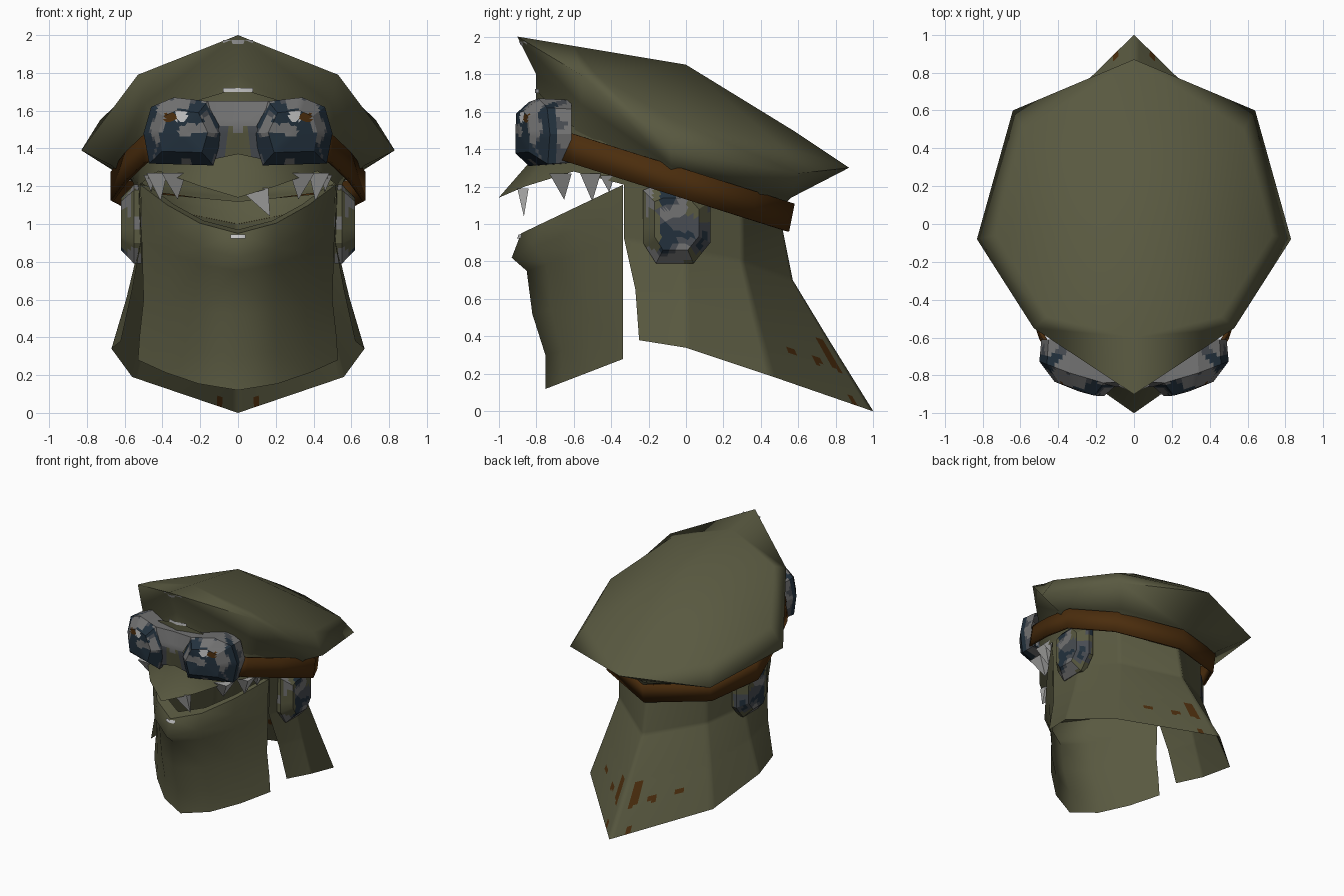
import bpy, bmesh, math
from mathutils import Vector, noise


def mat(name, r, g, b):
    m = bpy.data.materials.new(name)
    m.diffuse_color = (r, g, b, 1)
    return m


OLIVE = mat("olive cloth", 0.1, 0.1, 0.052)
BROWN = mat("brown leather", 0.07, 0.026, 0.004)
GREY = mat("worn grey metal", 0.17, 0.17, 0.17)
BLUE = mat("dark blue glass", 0.016, 0.03, 0.046)
SLATE = mat("slate paint", 0.065, 0.073, 0.085)
LIGHT = mat("pale highlight", 0.55, 0.55, 0.55)
BONE = mat("tooth grey", 0.4, 0.4, 0.39)


def loft(name, rows, mats, closed=False, mirror=True, cuts=0, rule=None, angle=40, solid=0):
    """Skin rows of points; mirrored over x when asked."""
    bm = bmesh.new()
    vs = [[bm.verts.new(p) for p in row] for row in rows]
    n = len(rows[0])
    for a, b in zip(vs, vs[1:]):
        for i in range(n if closed else n - 1):
            j = (i + 1) % n
            bm.faces.new((a[i], b[i], b[j], a[j]))
    bmesh.ops.remove_doubles(bm, verts=bm.verts[:], dist=0.0005)
    if closed:
        bmesh.ops.recalc_face_normals(bm, faces=bm.faces[:])
    if cuts:
        bmesh.ops.subdivide_edges(bm, edges=bm.edges[:], cuts=cuts, use_grid_fill=True)
    bm.normal_update()
    if rule:
        for f in bm.faces:
            f.material_index = rule(f.calc_center_median(), f.normal)
    me = bpy.data.meshes.new(name)
    bm.to_mesh(me)
    bm.free()
    for m in mats:
        me.materials.append(m)
    ob = bpy.data.objects.new(name, me)
    bpy.context.collection.objects.link(ob)
    bpy.ops.object.select_all(action='DESELECT')
    ob.select_set(True)
    bpy.context.view_layer.objects.active = ob
    bpy.ops.object.shade_smooth_by_angle(angle=math.radians(angle))
    if mirror:
        md = ob.modifiers.new("mirror", 'MIRROR')
        md.merge_threshold = 0.001
    if solid:
        md = ob.modifiers.new("thickness", 'SOLIDIFY')
        md.thickness = solid
    return ob


# Cap: crown centre, shoulder, rim, underside, band
loft("cap", [
    [(0, 0, 1.85)] * 5,
    [(0, -0.6, 1.95), (0.46, -0.49, 1.81), (0.73, -0.06, 1.55), (0.58, 0.5, 1.42), (0, 0.57, 1.5)],
    [(0, -0.9, 2.0), (0.53, -0.55, 1.79), (0.83, -0.08, 1.39), (0.64, 0.6, 1.27), (0, 0.87, 1.3)],
    [(0, -0.8, 1.8), (0.49, -0.56, 1.64), (0.67, -0.08, 1.31), (0.48, 0.42, 1.18), (0, 0.56, 1.14)],
    [(0, -0.8, 1.7), (0.43, -0.59, 1.5), (0.6, -0.08, 1.25), (0.43, 0.36, 1.14), (0, 0.53, 1.11)],
], [OLIVE], angle=100)

# Head shell with beaked upper lip
loft("head_shell", [
    [(0, -0.8, 1.72), (0.2, -0.75, 1.66), (0.42, -0.6, 1.52), (0.53, -0.33, 1.38),
     (0.58, 0, 1.27), (0.43, 0.34, 1.16), (0, 0.53, 1.12)],
    [(0, -0.8, 1.37), (0.2, -0.74, 1.37), (0.42, -0.6, 1.37), (0.52, -0.33, 1.3),
     (0.56, 0, 1.23), (0.41, 0.31, 1.12), (0, 0.52, 1.06)],
    [(0, -1.0, 1.14), (0.2, -0.86, 1.2), (0.42, -0.6, 1.28), (0.52, -0.33, 1.21),
     (0.54, 0, 1.18), (0.4, 0.3, 1.08), (0, 0.51, 1.0)],
], [OLIVE], angle=50)


# Neck cape flaring to a rear point, with a few brown scratches at the back
def scratch_rule(c, n):
    if c.y < 0.4:
        return 0
    if 0.06 < c.x < 0.09 and 0.2 < c.z < 0.4:
        return 1
    if 0.07 < c.x < 0.11 and c.z < 0.085:
        return 1
    return int(any(math.hypot(c.x - x, c.z - z) < 0.022 for x, z in ((0.18, 0.27), (0.33, 0.32))))


loft("neck_cape", [
    [(0.52, -0.33, 1.21), (0.54, 0, 1.18), (0.4, 0.3, 1.08), (0, 0.51, 1.0)],
    [(0.51, -0.33, 0.92), (0.53, 0, 0.86), (0.4, 0.3, 0.8), (0, 0.57, 0.7)],
    [(0.56, -0.27, 0.65), (0.59, 0, 0.61), (0.48, 0.37, 0.5), (0, 0.77, 0.37)],
    [(0.62, -0.25, 0.38), (0.67, 0, 0.34), (0.56, 0.45, 0.19), (0, 1.0, 0)],
], [OLIVE, BROWN], cuts=19, rule=scratch_rule, angle=60)

# Lower jaw mask: centre profile (y, z), side height, half width
jaw = [(-0.78, 0.97, 1.2, 0.47), (-0.88, 0.95, 1.21, 0.52), (-0.93, 0.82, 1.08, 0.51),
       (-0.85, 0.75, 0.92, 0.51), (-0.82, 0.52, 0.6, 0.5), (-0.75, 0.3, 0.42, 0.52),
       (-0.75, 0.12, 0.28, 0.53)]
cols = [(0, 0), (0.39, 0.21), (0.72, 0.58), (1, 1)]
loft("lower_jaw", [[(w * u, y + (-0.335 - y) * f, z + (zs - z) * f) for u, f in cols]
                   for y, z, zs, w in jaw], [OLIVE], angle=60)

# Strap, sloping down to the back
path = [(0.45, -0.66), (0.5, -0.58), (0.6, -0.28), (0.675, 0.05), (0.48, 0.38), (0, 0.58)]
loft("goggle_strap", [[(x, y - 0.03 * k, z - 0.315 * (y + 0.6)) for x, y in path]
                      for k, z in ((0, 1.48), (1, 1.33))], [BROWN], angle=50, solid=0.02)


# Goggles: seven-sided cups with patchy grey and blue paint
def goggle_rule(c, n):
    k = noise.noise(c * 9)
    if n.y < -0.5 and abs(c.x - 0.3) < 0.03 and abs(c.z - 1.57) < 0.025:
        return 2
    if n.y < -0.5 and abs(c.x - 0.36) < 0.03 and abs(c.z - 1.565) < 0.02:
        return 3
    if n.y < -0.3 and math.hypot(c.x - 0.29, c.z - 1.48) < 0.13:
        return 0 if k > 0.42 else 1
    if c.y > -0.69:
        return 0 if k > -0.2 else 4
    k += 0.2 * n.z
    return 0 if k > 0.1 else (4 if k > 0.0 else 1)


ring = [(0.08, 1.48), (0.16, 1.65), (0.34, 1.67), (0.46, 1.62), (0.5, 1.48), (0.47, 1.32), (0.13, 1.31)]


def goggle_ring(s, y, slope):
    return [(0.29 + (x - 0.29) * s, y + slope * max(0, 0.29 + (x - 0.29) * s - 0.2), 1.49 + (z - 1.49) * s)
            for x, z in ring]


loft("goggles", [goggle_ring(0.95, -0.61, 0), goggle_ring(1, -0.84, 0.38), goggle_ring(0.62, -0.91, 0.35),
                 [(0.29, -0.885, 1.48)] * 7],
     [GREY, BLUE, LIGHT, BROWN, SLATE], closed=True, cuts=5, rule=goggle_rule, angle=25)

# Bridge between the cups
loft("goggle_bridge", [[(0, -0.83, 1.65), (0.17, -0.84, 1.65)], [(0, -0.86, 1.52), (0.1, -0.86, 1.52)],
                       [(0, -0.83, 1.37), (0.14, -0.83, 1.34)], [(0, -0.72, 1.37), (0.14, -0.7, 1.34)]],
     [GREY, SLATE, OLIVE], cuts=3, rule=lambda c, n: 0 if c.z > 1.5 else (2 if c.x < 0.06 else 1))
loft("goggle_bridge_top", [[(0, -0.72, 1.65), (0.17, -0.72, 1.65)], [(0, -0.83, 1.65), (0.17, -0.84, 1.65)]], [GREY])


# Ear pads: chamfered eight-sided plates
def ear_rule(c, n):
    k = noise.noise(c * 9 + Vector((3, 1, 2)))
    if abs(c.y + 0.07) < 0.08 and k > -0.15:
        return 0 if k > 0.05 else 3
    if c.y < -0.14:
        return 2 if k < 0.15 else 0
    return 1 if k < -0.22 else (2 if k > 0.2 else 3)


pad = [(-0.23, 1.18), (-0.23, 0.9), (-0.16, 0.79), (0.04, 0.79), (0.13, 0.9), (0.13, 1.12), (0.05, 1.21), (-0.16, 1.21)]


def pad_ring(s, x):
    return [(x, -0.05 + (y + 0.05) * s, 1.0 + (z - 1.0) * s) for y, z in pad]


loft("ear_pads", [pad_ring(1, 0.51), pad_ring(1, 0.55), pad_ring(0.66, 0.62), [(0.62, -0.05, 1.0)] * 8],
     [GREY, BLUE, OLIVE, SLATE], closed=True, cuts=3, rule=ear_rule, angle=25)


# Teeth: four-sided spikes under the lip
def tooth(name, base, tip, wx, wy, mirror=True):
    x, y, z = base
    foot = [(x - wx, y - wy, z), (x + wx, y - wy, z), (x + wx, y + wy, z), (x - wx, y + wy, z)]
    loft(name, [[base] * 4, foot, [tip] * 4], [BONE], closed=True, mirror=mirror, angle=20)


tooth("fang_front", (0.08, -0.87, 1.19), (0.17, -0.865, 1.04), 0.08, 0.03, False)
tooth("side_tooth_a", (0.34, -0.67, 1.27), (0.32, -0.65, 1.13), 0.065, 0.06)
tooth("side_tooth_b", (0.43, -0.51, 1.27), (0.41, -0.5, 1.12), 0.055, 0.055)
tooth("side_tooth_c", (0.47, -0.42, 1.26), (0.46, -0.41, 1.17), 0.03, 0.04)

# Worn pale marks: cap brow, cap peak and lower lip
for name, z, w, y, dy in (("brow_mark", 1.71, 0.08, -0.805, 0), ("peak_mark", 1.965, 0.08, -0.892, 0.012),
                          ("lip_mark", 0.935, 0.04, -0.893, -0.008)):
    back = 0.02 if name == "brow_mark" else w * 0.45
    loft(name, [[(0, y, z + 0.01), (w, y + back, z + 0.01)],
                [(0, y + dy, z - 0.012), (w, y + dy + back, z - 0.012)]], [LIGHT])
